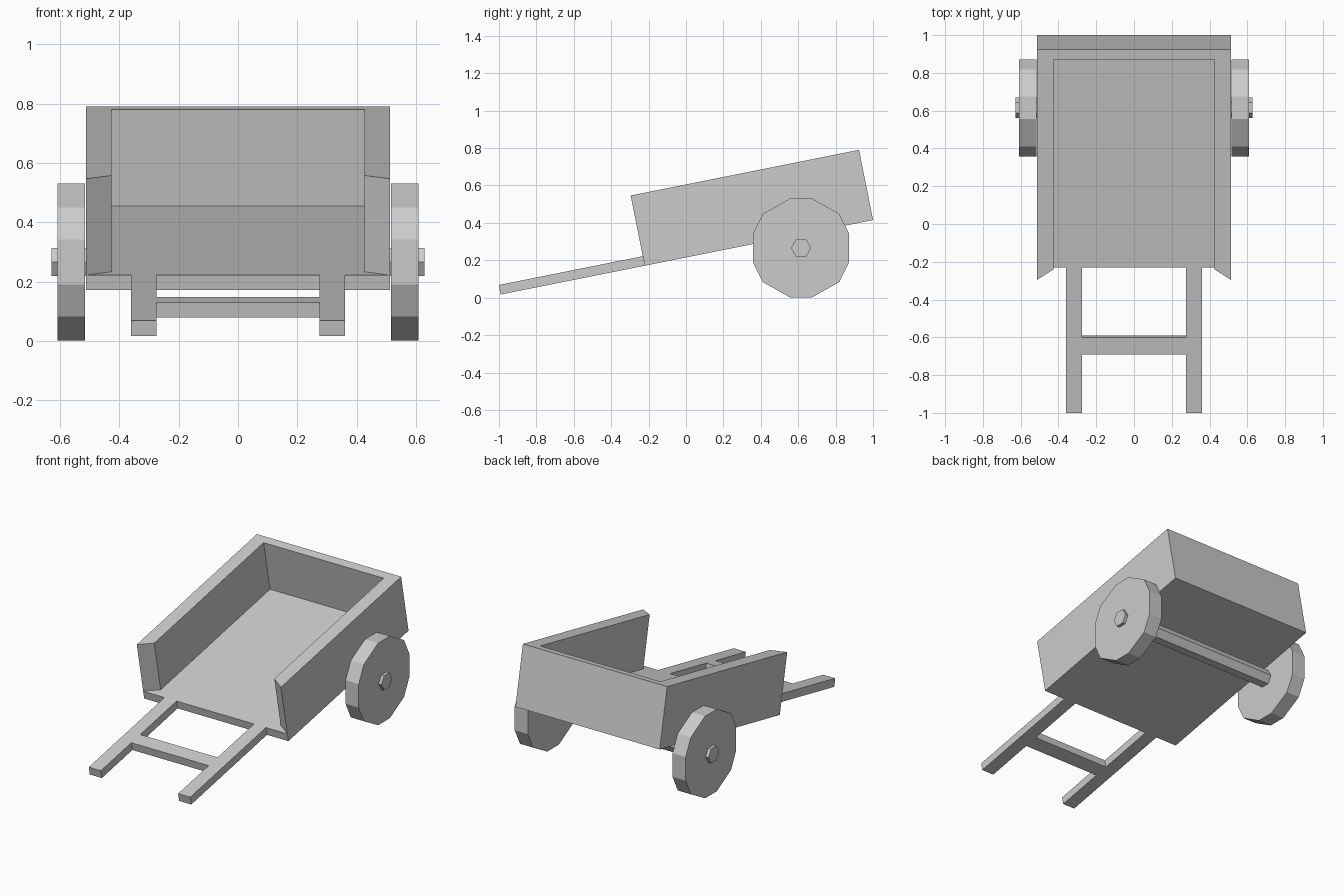
import bpy, bmesh, math
from mathutils import Matrix, Vector

cube = bpy.data.objects.get("Cube")
if cube:
    bpy.data.objects.remove(cube, do_unlink=True)

grey = bpy.data.materials.new("plain grey")
grey.use_nodes = True
colour = (0.6, 0.6, 0.6, 1)
grey.diffuse_color = colour
grey.node_tree.nodes["Principled BSDF"].inputs["Base Color"].default_value = colour

# Tilted frame of the cart: origin at the lower rear edge, y runs along the bed
TILT = Matrix.Translation((0, 1.0, 0.415)) @ Matrix.Rotation(math.atan(0.2), 4, 'X')
# Upright frame of the wheels: outline lies in the y-z plane, extruded along x
AXLE = Matrix.Translation((0, 0.615, 0.266)) @ Matrix(
    ((0, 0, 1, 0), (1, 0, 0, 0), (0, 1, 0, 0), (0, 0, 0, 1)))


def prism(name, outline, low, high, frame):
    """Extrude a flat outline from low to high, then place it in a frame."""
    bm = bmesh.new()
    face = bm.faces.new([bm.verts.new((a, b, low)) for a, b in outline])
    ext = bmesh.ops.extrude_face_region(bm, geom=[face])
    top = [v for v in ext["geom"] if isinstance(v, bmesh.types.BMVert)]
    bmesh.ops.translate(bm, verts=top, vec=Vector((0, 0, high - low)))
    bmesh.ops.recalc_face_normals(bm, faces=bm.faces)
    bm.transform(frame)
    mesh = bpy.data.meshes.new(name)
    bm.to_mesh(mesh)
    bm.free()
    mesh.materials.append(grey)
    obj = bpy.data.objects.new(name, mesh)
    bpy.context.collection.objects.link(obj)
    return obj


def rect(x0, x1, y0, y1):
    return [(x0, y0), (x1, y0), (x1, y1), (x0, y1)]


HALF, INNER = 0.513, 0.427      # outer and inner half width of the bed
LENGTH, WALL = 1.245, 0.056     # bed length, rear wall thickness
FLOOR, HEIGHT = 0.052, 0.383    # floor thickness, overall bed height

# Bed floor
prism("bed_floor", rect(-HALF, HALF, -LENGTH, 0), 0, FLOOR, TILT)

# Side and rear walls in one U shape, with slanted front ends
half_u = [(HALF, 0), (HALF, -LENGTH), (INNER, -LENGTH + WALL), (INNER, -WALL)]
prism("bed_walls", half_u + [(-x, y) for x, y in reversed(half_u)],
      FLOOR, HEIGHT, TILT)

# Pull handles and the bar between them
for side, s in (("left", 1), ("right", -1)):
    prism(side + "_handle", rect(s * 0.275, s * 0.361, -2.03, -LENGTH),
          0, FLOOR, TILT)
prism("handle_crossbar", rect(-0.275, 0.275, -1.714, -1.622), 0, FLOOR, TILT)

# Twelve-sided wheels, mirrored from one quarter of the rim
quarter = [(0.257, 0.076), (0.204, 0.183), (0.059, 0.264)]
upper = quarter + [(-a, b) for a, b in reversed(quarter)]
rim = upper + [(-a, -b) for a, b in upper]
for side, s in (("left", 1), ("right", -1)):
    prism(side + "_wheel", rim, s * 0.515, s * 0.608, AXLE)

# Six-sided axle through both wheels
hexagon = [(0.054 * math.cos(k * math.pi / 3), 0.054 * math.sin(k * math.pi / 3))
           for k in range(6)]
prism("axle", hexagon, -0.628, 0.628, AXLE)
